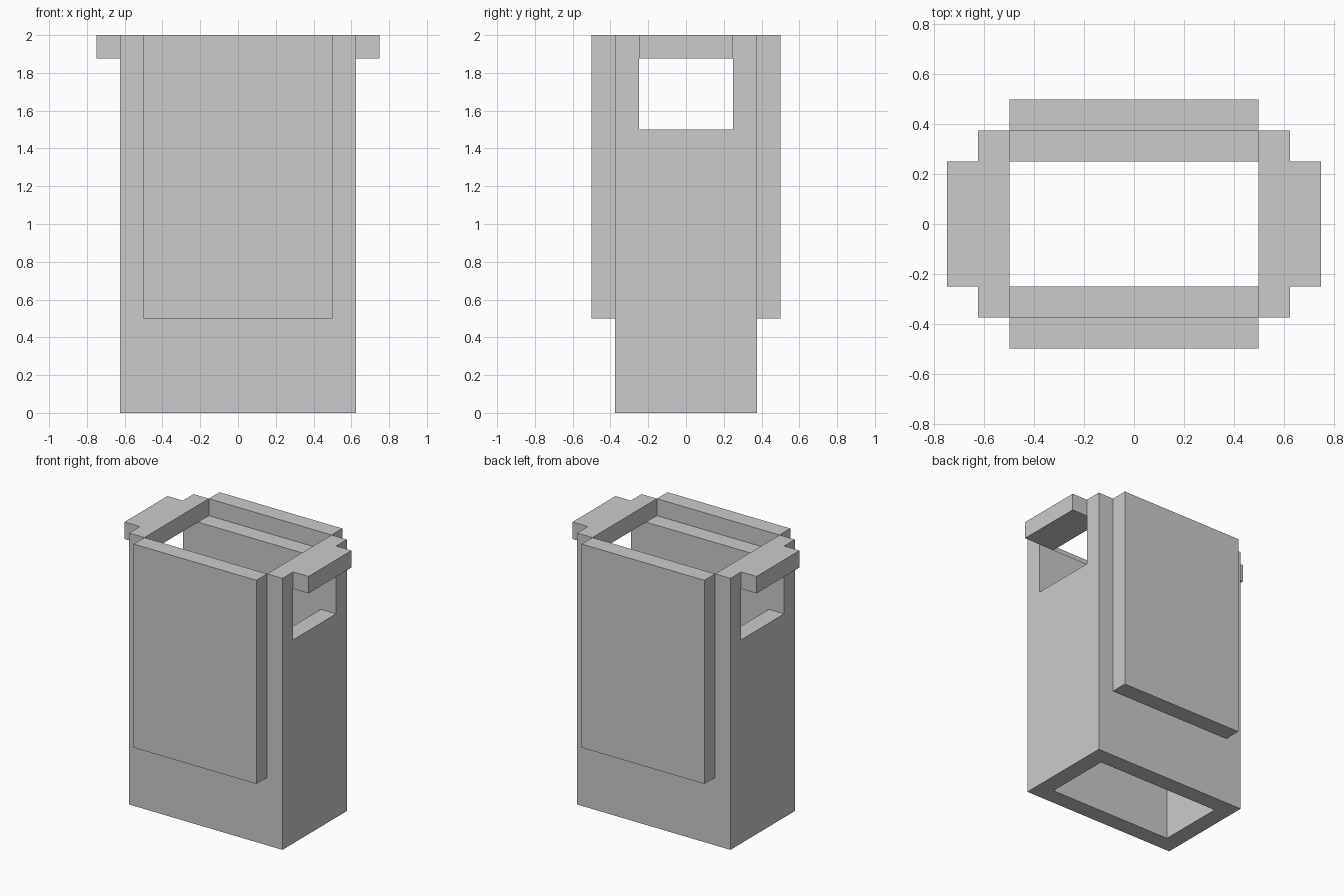
import bpy

if "Cube" in bpy.data.objects:
    bpy.data.objects.remove(bpy.data.objects["Cube"])


def box(name, x, y, z):
    """Box spanning the given (min, max) ranges."""
    xs, ys, zs = x, y, z
    verts = [(a, b, c) for c in zs for b in ys for a in xs]
    faces = [(0, 2, 3, 1), (4, 5, 7, 6), (0, 1, 5, 4),
             (2, 6, 7, 3), (0, 4, 6, 2), (1, 3, 7, 5)]
    mesh = bpy.data.meshes.new(name)
    mesh.from_pydata(verts, [], faces)
    obj = bpy.data.objects.new(name, mesh)
    bpy.context.collection.objects.link(obj)
    return obj


def cut(obj, cutter):
    """Subtract cutter from obj, apply the result and remove the cutter."""
    mod = obj.modifiers.new("cut", 'BOOLEAN')
    mod.operation = 'DIFFERENCE'
    mod.solver = 'EXACT'
    mod.object = cutter
    bpy.context.view_layer.objects.active = obj
    bpy.ops.object.modifier_apply(modifier=mod.name)
    bpy.data.objects.remove(cutter)


# Hollow body, open at top and bottom
body = box("body", (-0.625, 0.625), (-0.375, 0.375), (0, 2))
cut(body, box("well_cutter", (-0.5, 0.5), (-0.25, 0.25), (-1, 3)))
# Hand openings through both end walls (handles close their tops)
cut(body, box("opening_cutter", (-1, 1), (-0.25, 0.25), (1.5, 3)))
# Lowered rim of the front and back walls
cut(body, box("rim_cutter", (-0.5, 0.5), (-1, 1), (1.875, 3)))

# Handles on the two ends
for side, s in (("left", -1), ("right", 1)):
    box(side + "_handle", sorted((s * 0.5, s * 0.75)), (-0.25, 0.25), (1.875, 2))

# Raised panels on the two long faces
for side, s in (("front", -1), ("back", 1)):
    box(side + "_panel", (-0.5, 0.5), sorted((s * 0.375, s * 0.5)), (0.5, 2))
